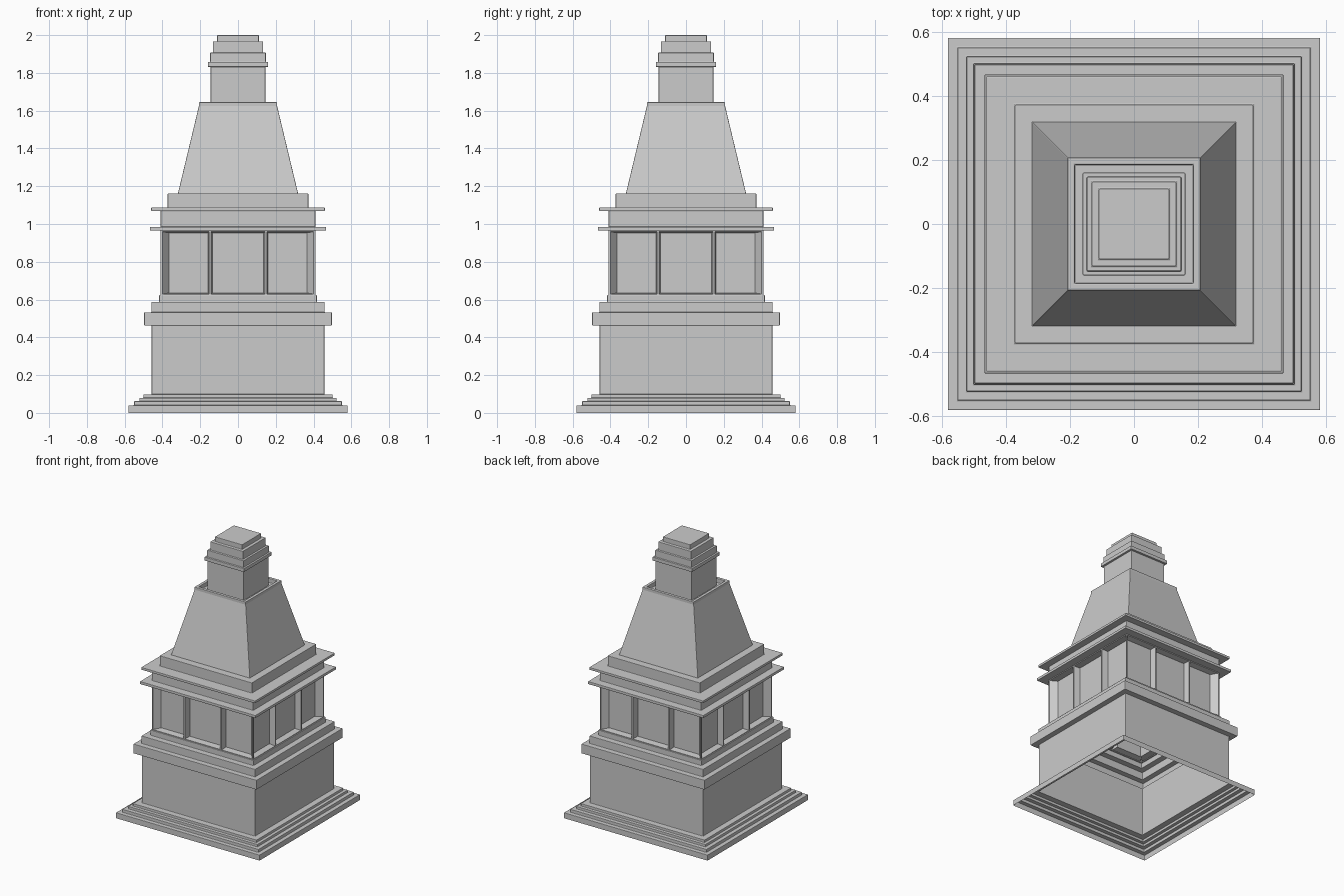
import bpy, bmesh
from mathutils import Matrix, Vector
from math import pi

if "Cube" in bpy.data.objects:
    bpy.data.objects.remove(bpy.data.objects["Cube"])

# Create an object from a bmesh, optionally with softened edges
def finish(name, bm, bevel=0.0):
    bmesh.ops.remove_doubles(bm, verts=bm.verts, dist=1e-5)
    bmesh.ops.recalc_face_normals(bm, faces=bm.faces)
    me = bpy.data.meshes.new(name)
    bm.to_mesh(me)
    bm.free()
    ob = bpy.data.objects.new(name, me)
    bpy.context.collection.objects.link(ob)
    if bevel:
        m = ob.modifiers.new("soft_edges", 'BEVEL')
        m.width = bevel
        m.segments = 2
        m.limit_method = 'ANGLE'
    return ob

# Thin square shell following a (half width, height) profile
def square_shell(name, profile, cap=False, bevel=0.003):
    bm = bmesh.new()
    rings = [[bm.verts.new((sx * r, sy * r, z))
              for sx, sy in ((-1, -1), (1, -1), (1, 1), (-1, 1))]
             for r, z in profile]
    for a, b in zip(rings, rings[1:]):
        for i in range(4):
            j = (i + 1) % 4
            bm.faces.new((a[i], a[j], b[j], b[i]))
    if cap:
        bm.faces.new(rings[-1])
    return finish(name, bm, bevel)

# Stepped plinth, lower body and moulded band, open underneath
square_shell("lower_body", [
    (.58, 0), (.58, .04), (.55, .04), (.55, .062), (.522, .062), (.522, .08),
    (.50, .08), (.50, .098), (.457, .098), (.457, .463), (.497, .463),
    (.497, .532), (.459, .532), (.459, .587), (.417, .587), (.417, .625),
    (.409, .625)])

# Window storey: three recessed panels per side with splayed reveals
bm = bmesh.new()
FRONT, BACK = .409, .365
Z0, Z1 = .625, .965
panels = [(-.409, -.148, -.401, -.153, -.365, -.160),
          (-.148, .148, -.143, .143, -.134, .134),
          (.148, .409, .153, .401, .160, .365)]
for k in range(4):
    rot = Matrix.Rotation(k * pi / 2, 3, 'Z')
    for xa, xb, oa, ob_, ia, ib in panels:
        loops = []
        for x0, x1, z0, z1, y in ((xa, xb, Z0, Z1, FRONT),
                                  (oa, ob_, Z0 + .004, Z1 - .006, FRONT),
                                  (ia, ib, Z0 + .010, Z1 - .012, BACK)):
            loops.append([bm.verts.new(rot @ Vector((x, -y, z)))
                          for x, z in ((x0, z0), (x1, z0), (x1, z1), (x0, z1))])
        for a, b in zip(loops, loops[1:]):
            for i in range(4):
                j = (i + 1) % 4
                bm.faces.new((a[i], a[j], b[j], b[i]))
        bm.faces.new(loops[-1])
finish("window_storey", bm)

# Double cornice with thin projecting slabs
square_shell("cornice", [
    (.409, .965), (.466, .965), (.466, .985), (.409, .985), (.409, 1.069),
    (.460, 1.069), (.460, 1.087), (.372, 1.087), (.372, 1.162), (.318, 1.162)])

# Tapered hood with a rim and a shallow recess around the flue
square_shell("hood", [
    (.318, 1.162), (.207, 1.625), (.207, 1.645), (.185, 1.645), (.185, 1.615),
    (.145, 1.615)])

# Flue with collar and stepped cap
square_shell("flue", [
    (.145, 1.615), (.145, 1.832), (.160, 1.832), (.160, 1.858), (.147, 1.858),
    (.147, 1.907), (.132, 1.907), (.132, 1.966), (.110, 1.966), (.110, 2.0)],
    cap=True)
